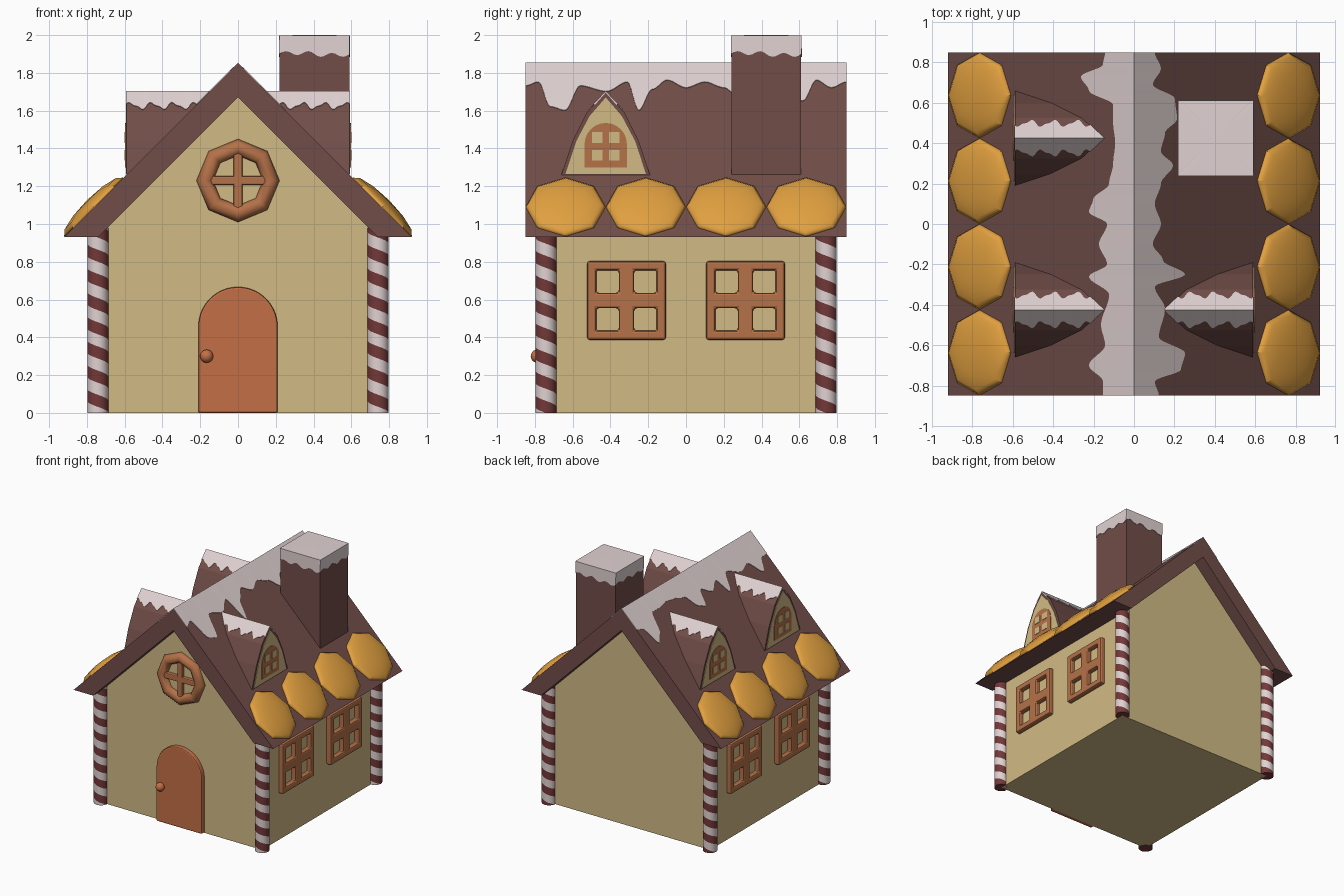
import bpy, bmesh, math

if "Cube" in bpy.data.objects:
    bpy.data.objects.remove(bpy.data.objects["Cube"])


def material(name, r, g, b):
    m = bpy.data.materials.new(name)
    m.diffuse_color = (r, g, b, 1)
    m.use_nodes = True
    m.node_tree.nodes["Principled BSDF"].inputs["Base Color"].default_value = m.diffuse_color
    return m


CREAM = material("cream wall", 0.64, 0.50, 0.235)
BROWN = material("chocolate brown", 0.165, 0.075, 0.065)
SNOW = material("icing white", 0.75, 0.64, 0.64)
TRIM = material("biscuit trim", 0.46, 0.165, 0.065)
DOOR = material("door orange", 0.55, 0.16, 0.062)
GOLD = material("gold wafer", 0.75, 0.35, 0.05)
RED = material("candy red", 0.17, 0.04, 0.04)


def build(name, verts, faces, mats, idx=None, fix=True):
    me = bpy.data.meshes.new(name)
    me.from_pydata(verts, [], faces)
    for m in mats:
        me.materials.append(m)
    if idx:
        me.polygons.foreach_set("material_index", idx)
    bm = bmesh.new()
    bm.from_mesh(me)
    bmesh.ops.remove_doubles(bm, verts=bm.verts, dist=1e-5)
    if fix:
        bmesh.ops.recalc_face_normals(bm, faces=bm.faces)
    bm.to_mesh(me)
    bm.free()
    ob = bpy.data.objects.new(name, me)
    bpy.context.collection.objects.link(ob)
    return ob


def prism(name, pts, axis, d0, d1, mat):
    """Extrude a profile (side, z) along x or y from d0 to d1."""
    n = len(pts)
    v = [(d, a, z) if axis == "x" else (a, d, z) for d in (d0, d1) for a, z in pts]
    f = [tuple(range(n)), tuple(range(n, 2 * n))]
    f += [(i, (i + 1) % n, n + (i + 1) % n, n + i) for i in range(n)]
    return build(name, v, f, [mat])


def mirrored(half):
    """Close a right-hand profile running from outside to the centre line."""
    return half + [(-a, z) for a, z in reversed(half) if a > 0]


def rect(a0, a1, z0, z1):
    return [(a0, z0), (a1, z0), (a1, z1), (a0, z1)]


def arch(c, w, z0, z1, n=12):
    pts = [(c - w, z0), (c + w, z0)]
    return pts + [(c + w * math.cos(math.pi * i / n), z1 - w + w * math.sin(math.pi * i / n))
                  for i in range(n + 1)]


def bevel(ob, width):
    m = ob.modifiers.new("bevel", "BEVEL")
    m.width, m.segments, m.limit_method = width, 2, "ANGLE"


def sheet(name, rows, mat, thick=0.009):
    """Thin icing sheet through rows of points."""
    k = len(rows[0])
    v = [p for r in rows for p in r]
    f = [(i * k + j, i * k + j + 1, (i + 1) * k + j + 1, (i + 1) * k + j)
         for i in range(len(rows) - 1) for j in range(k - 1)]
    ob = build(name, v, f, [mat])
    m = ob.modifiers.new("solid", "SOLIDIFY")
    m.thickness, m.offset = thick, 0
    return ob


def smooth(ob, deg=50):
    bpy.ops.object.select_all(action="DESELECT")
    ob.select_set(True)
    bpy.context.view_layer.objects.active = ob
    bpy.ops.object.shade_smooth_by_angle(angle=math.radians(deg))


def added(name, mat):
    ob = bpy.context.object
    ob.name = name
    ob.data.materials.append(mat)
    return ob


# Walls and roof
W = 0.742
prism("walls", mirrored([(W, 0), (W, 0.95), (0, 1.69)]), "y", -W, W, CREAM)
prism("roof", [(0, 1.85), (0.92, 0.93), (0.74, 0.93), (0, 1.67),
               (-0.74, 0.93), (-0.92, 0.93)], "y", -0.85, 0.85, BROWN)


# Icing along the ridge, with drips given as (y, reach)
def reach(drips, y):
    for (a, p), (b, q) in zip(drips, drips[1:]):
        if y <= b:
            t = (y - a) / (b - a)
            return p + (q - p) * t * t * (3 - 2 * t)
    return drips[-1][1]


RIGHT = [(-0.85, .12), (-0.78, .1), (-0.72, .23), (-0.64, .25), (-0.56, .12), (-0.42, .15),
         (-0.31, .1), (-0.25, .25), (-0.18, .14), (-0.1, .09), (0, .13), (0.1, .1), (0.2, .13),
         (0.29, .19), (0.36, .13), (0.45, .15), (0.52, .21), (0.62, .2), (0.69, .09),
         (0.77, .13), (0.85, .1)]
LEFT = [(-0.85, .15), (-0.78, .15), (-0.7, .22), (-0.6, .14), (-0.5, .16), (-0.35, .12),
        (-0.26, .22), (-0.2, .13), (-0.1, .17), (0, .13), (0.06, .22), (0.12, .2), (0.2, .12),
        (0.3, .1), (0.4, .09), (0.5, .1), (0.59, .1), (0.66, .22), (0.73, .26), (0.79, .15),
        (0.85, .14)]
rows = []
for i in range(171):
    y = -0.85 + i * 0.01
    a, b = reach(LEFT, y), reach(RIGHT, y)
    rows.append([(-a, y, 1.85 - a), (0, y, 1.85), (b, y, 1.85 - b)])
sheet("ridge_icing", rows, SNOW)

# Chimney with iced top
cx, cy, h = 0.405, 0.425, 0.184
prism("chimney", rect(cx - h, cx + h, 1.15, 1.996), "y", cy - h, cy + h, BROWN)
corners = [(-h, -h), (h, -h), (h, h), (-h, h), (-h, -h)]
rows = []
for (ax, ay), (bx, by) in zip(corners, corners[1:]):
    for i in range(25):
        t = i / 24
        x, y = cx + ax + (bx - ax) * t, cy + ay + (by - ay) * t
        z = 1.9 + 0.012 * math.sin(t * 6 * math.pi) + 0.006 * math.sin(t * 2 * math.pi)
        rows.append([(x, y, z), (x, y, 1.996), (cx, cy, 1.996)])
sheet("chimney_icing", rows, SNOW, 0.008)

# Dormers: arched prisms with painted windows and iced ridges
OUT = [(0.235, 1.26), (0.175, 1.44), (0.10, 1.59), (0, 1.70)]
FACE = [(0.213, 1.265), (0.155, 1.44), (0.085, 1.572), (0, 1.67)]
for n, (s, yc) in enumerate([(1, -0.425), (-1, -0.425), (-1, 0.425)]):
    def shift(pts):
        return [(a + yc, z) for a, z in pts]
    prism(f"dormer_{n}", shift(mirrored(OUT)), "x", s * 0.14, s * 0.59, BROWN)
    prism(f"dormer_face_{n}", shift(mirrored(FACE)), "x", s * 0.585, s * 0.594, CREAM)
    prism(f"dormer_window_{n}", arch(yc, 0.112, 1.30, 1.535), "x", s * 0.59, s * 0.598, TRIM)
    for c in (-0.045, 0.045):
        for z in (1.335, 1.43):
            prism(f"dormer_pane_{n}", rect(yc + c - 0.028, yc + c + 0.028, z, z + 0.056),
                  "x", s * 0.594, s * 0.602, CREAM)
    rows = []
    for i in range(46):
        x = 0.142 + i * 0.01
        a = 0.07 + 0.014 * math.sin(i * 0.55) + 0.006 * math.sin(i * 1.1)
        rows.append([(s * x, yc - a, 1.70 - 1.1 * a), (s * x, yc, 1.70),
                     (s * x, yc + a, 1.70 - 1.1 * a)])
    sheet(f"dormer_icing_{n}", rows, SNOW)

# Gold wafers along the eaves
for s in (1, -1):
    for y in (-0.637, -0.2125, 0.2125, 0.637):
        bpy.ops.mesh.primitive_uv_sphere_add(segments=8, ring_count=6, radius=1,
                                             location=(s * 0.765, y, 1.09),
                                             rotation=(0, s * math.pi / 4, 0))
        ob = added("eave_wafer", GOLD)
        ob.scale = (0.22, 0.212, 0.05)
        smooth(ob, 40)

# Candy posts: ring spacing is half the stripe pitch, sheared into a spiral
N, PITCH, TOP, R = 24, 0.128, 0.98, 0.056
for px in (-W, W):
    for py in (-W, W):
        v, f, idx = [], [], []
        K = int(TOP / PITCH * 2) + 4
        for k in range(K + 1):
            for j in range(N + 1):
                t = 2 * math.pi * j / N
                z = min(max((k / 2 - j / N) * PITCH, 0), TOP)
                v.append((px + R * math.cos(t), py + R * math.sin(t), z))
        for k in range(K):
            for j in range(N):
                q = [k * (N + 1) + j, k * (N + 1) + j + 1,
                     (k + 1) * (N + 1) + j + 1, (k + 1) * (N + 1) + j]
                p = []
                for i in q:
                    if all(abs(v[i][2] - v[m][2]) > 1e-6 or v[i][:2] != v[m][:2] for m in p):
                        p.append(i)
                if len(p) > 2:
                    f.append(p)
                    idx.append(k % 2)
        f.append(list(range(N - 1, -1, -1)))
        idx.append(0)
        smooth(build("candy_post", v, f, [RED, SNOW], idx, fix=False))

# Side windows: one framed grid with four openings
CUT = [-0.208, -0.16, -0.041, 0.041, 0.16, 0.208]
for s in (1, -1):
    for yc in (-0.315, 0.315):
        v = [(s * (W + 0.015), yc + a, 0.595 + b) for b in CUT for a in CUT]
        f = [(j * 6 + i, j * 6 + i + 1, j * 6 + i + 7, j * 6 + i + 6)
             for j in range(5) for i in range(5) if not (i % 2 and j % 2)]
        ob = build("side_window", v, f, [TRIM])
        m = ob.modifiers.new("solid", "SOLIDIFY")
        m.thickness, m.offset = 0.05, 0
        bevel(ob, 0.012)

# Round gable window
bpy.ops.mesh.primitive_torus_add(major_segments=8, minor_segments=8, major_radius=0.176,
                                 minor_radius=0.044, location=(0, -W, 1.23),
                                 rotation=(math.pi / 2, 0, 0))
smooth(added("round_window_ring", TRIM), 50)
for nm, pts in (("upright", rect(-0.024, 0.024, 1.07, 1.39)),
                ("crossbar", rect(-0.16, 0.16, 1.206, 1.254))):
    bevel(prism("round_window_" + nm, pts, "y", -W - 0.028, -W + 0.01, TRIM), 0.008)

# Door and knob
bevel(prism("door", arch(0, 0.21, 0, 0.667, 20), "y", -W - 0.035, -W + 0.01, DOOR), 0.01)
bpy.ops.mesh.primitive_uv_sphere_add(segments=16, ring_count=10, radius=0.035,
                                     location=(-0.166, -W - 0.045, 0.30))
smooth(added("door_knob", DOOR))
